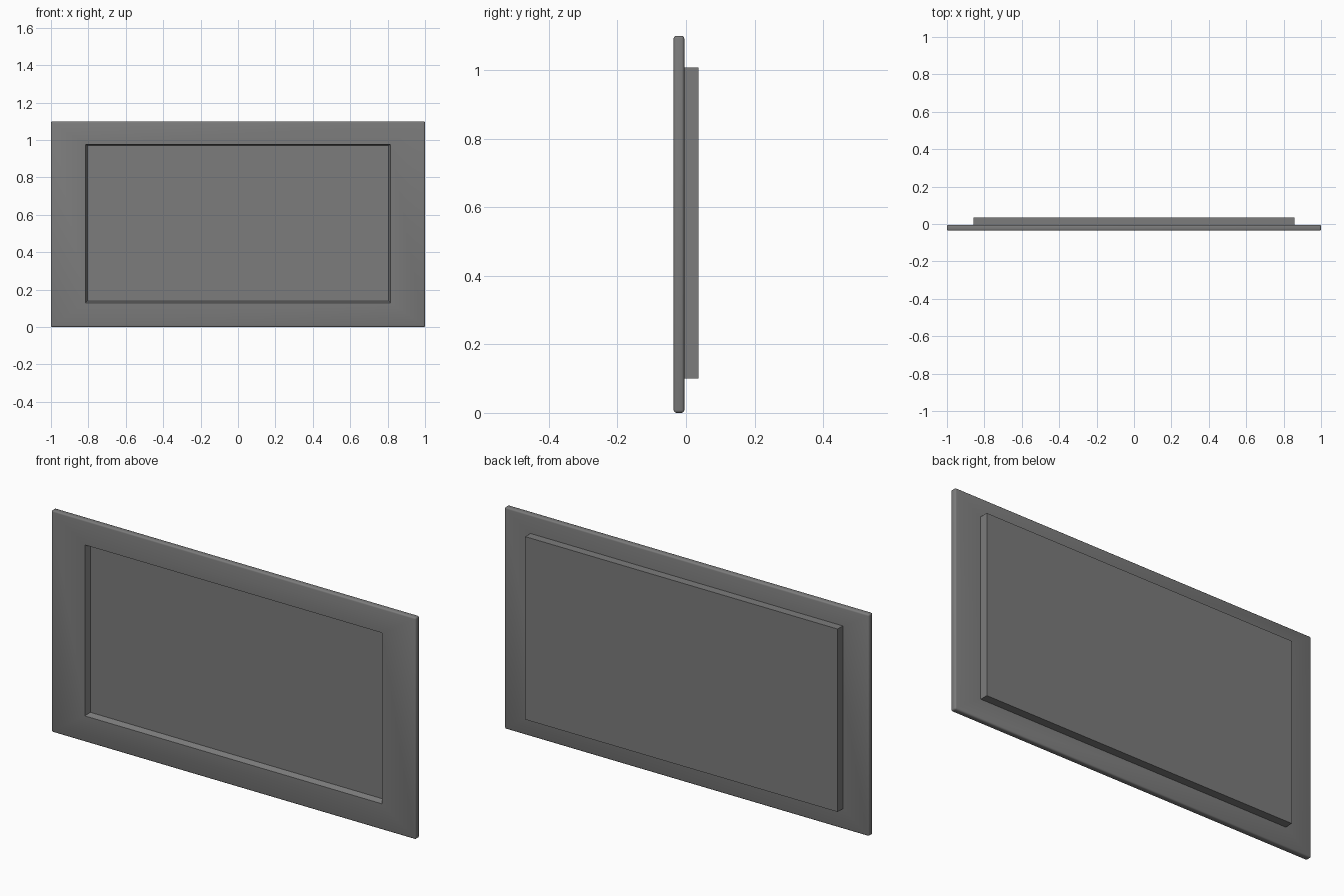
import bpy, bmesh, math

if "Cube" in bpy.data.objects:
    bpy.data.objects.remove(bpy.data.objects["Cube"])

dark = bpy.data.materials.new("dark_plastic")
dark.diffuse_color = (0.2, 0.2, 0.2, 1.0)
dark.use_nodes = True
dark.node_tree.nodes["Principled BSDF"].inputs["Base Color"].default_value = dark.diffuse_color


def make_object(name, bm):
    bmesh.ops.recalc_face_normals(bm, faces=bm.faces)
    mesh = bpy.data.meshes.new(name)
    bm.to_mesh(mesh)
    bm.free()
    mesh.materials.append(dark)
    obj = bpy.data.objects.new(name, mesh)
    bpy.context.collection.objects.link(obj)
    return obj


def rectangle(bm, half_x, z0, z1, y):
    corners = ((-half_x, z0), (half_x, z0), (half_x, z1), (-half_x, z1))
    return [bm.verts.new((x, y, z)) for x, z in corners]


FRONT, BACK = -0.036, -0.005

# Bezel: rectangular ring, slanted opening, softly rounded outer edges
bm = bmesh.new()
loops = [
    rectangle(bm, 1.0, 0.0, 1.10, FRONT),
    rectangle(bm, 0.815, 0.129, 0.977, FRONT),
    rectangle(bm, 0.804, 0.140, 0.969, BACK),
    rectangle(bm, 1.0, 0.0, 1.10, BACK),
]
for k in range(4):
    a, b = loops[k], loops[(k + 1) % 4]
    for i in range(4):
        j = (i + 1) % 4
        bm.faces.new((a[i], a[j], b[j], b[i]))
outer = set(loops[0] + loops[3])
rim = [e for e in bm.edges if set(e.verts) <= outer]
bmesh.ops.bevel(bm, geom=rim, offset=0.008, segments=3, profile=0.5, affect='EDGES')
bezel = make_object("bezel", bm)
bpy.context.view_layer.objects.active = bezel
bezel.select_set(True)
bpy.ops.object.shade_smooth_by_angle(angle=math.radians(40))

# Screen housing: flat box whose front is the recessed screen
bm = bmesh.new()
near = rectangle(bm, 0.857, 0.10, 1.007, -0.008)
far = rectangle(bm, 0.857, 0.10, 1.007, 0.036)
bm.faces.new(near)
bm.faces.new(far)
for i in range(4):
    j = (i + 1) % 4
    bm.faces.new((near[i], near[j], far[j], far[i]))
make_object("screen_housing", bm)
